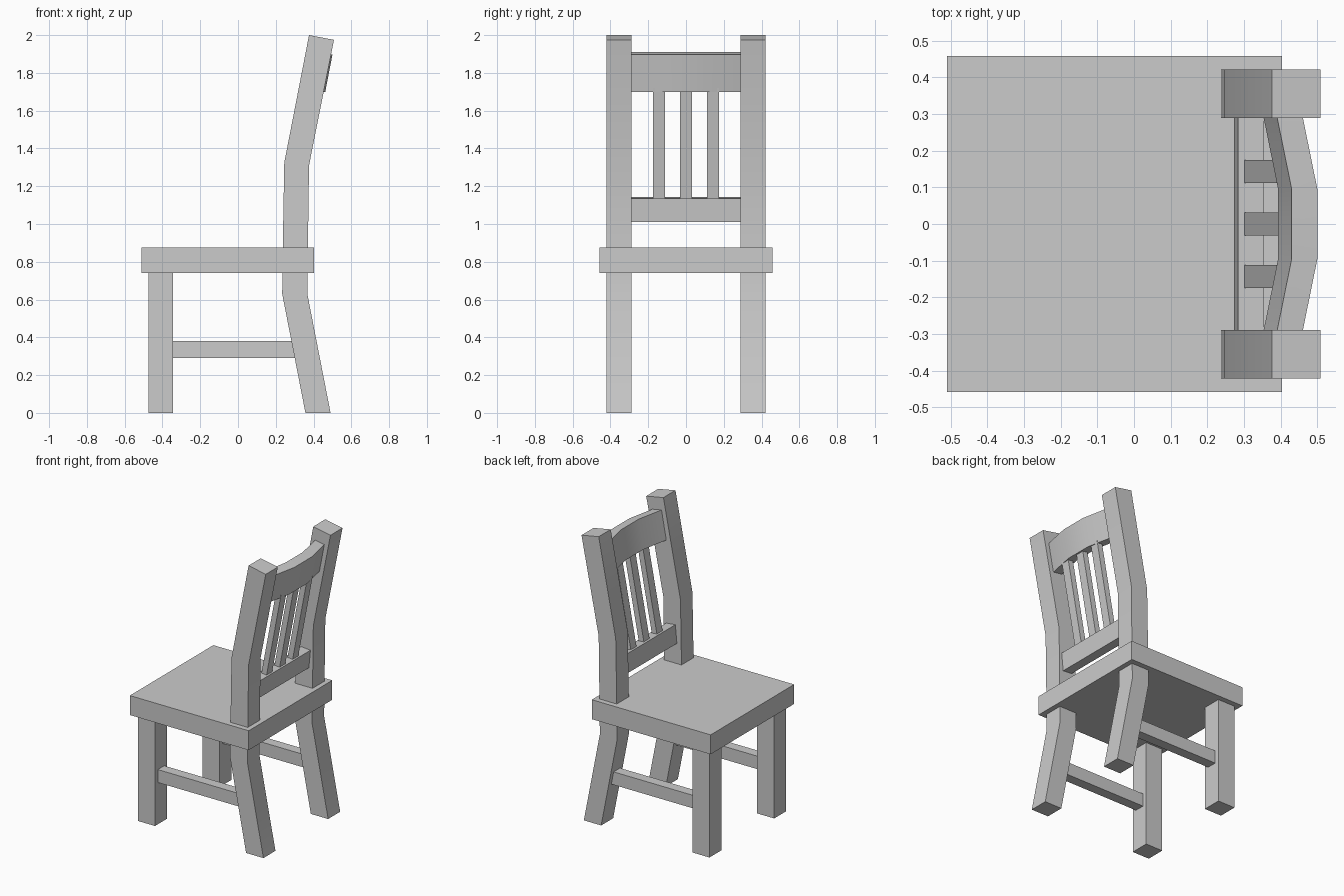
import bpy
import bmesh
import math

cube = bpy.data.objects.get("Cube")
if cube:
    bpy.data.objects.remove(cube, do_unlink=True)

grey = bpy.data.materials.new("plain grey")
grey.use_nodes = True
COLOUR = (0.6, 0.6, 0.6, 1)
grey.diffuse_color = COLOUR
grey.node_tree.nodes["Principled BSDF"].inputs["Base Color"].default_value = COLOUR


def loft(name, stations, smooth=False):
    """Skin a row of (y, [(x, z), ...]) cross-sections and cap both ends."""
    bm = bmesh.new()
    rings = [[bm.verts.new((x, y, z)) for x, z in profile] for y, profile in stations]
    for a, b in zip(rings, rings[1:]):
        for i in range(len(a)):
            j = (i + 1) % len(a)
            bm.faces.new((a[i], a[j], b[j], b[i]))
    bm.faces.new(rings[0])
    bm.faces.new(rings[-1])
    bmesh.ops.recalc_face_normals(bm, faces=bm.faces)
    mesh = bpy.data.meshes.new(name)
    bm.to_mesh(mesh)
    bm.free()
    mesh.materials.append(grey)
    obj = bpy.data.objects.new(name, mesh)
    bpy.context.collection.objects.link(obj)
    if smooth:
        bpy.ops.object.select_all(action="DESELECT")
        obj.select_set(True)
        bpy.context.view_layer.objects.active = obj
        bpy.ops.object.shade_smooth_by_angle(angle=math.radians(30))
    return obj


def slab(name, profile, y, width, smooth=False):
    """Extrude an x-z profile to a given width about y."""
    return loft(name, [(y - width / 2, profile), (y + width / 2, profile)], smooth)


def rect(x0, x1, z0, z1):
    return [(x0, z0), (x1, z0), (x1, z1), (x0, z1)]


# Seat
slab("seat", rect(-0.51, 0.403, 0.74, 0.875), 0, 0.916)

# Legs, bent back posts and side stretchers
post = [(0.357, 0), (0.49, 0), (0.367, 0.63), (0.37, 0.875), (0.376, 1.31),
        (0.508, 1.975), (0.376, 2.0), (0.245, 1.325), (0.237, 0.875), (0.234, 0.63)]
stretcher = [(-0.35, 0.29), (0.31, 0.29), (0.293, 0.38), (-0.35, 0.38)]
for side, y in (("right", -0.355), ("left", 0.355)):
    slab(f"{side}_front_leg", rect(-0.475, -0.343, 0, 0.745), y, 0.132)
    slab(f"{side}_back_post", post, y, 0.132, smooth=True)
    slab(f"{side}_stretcher", stretcher, y, 0.07)

# Lower back rail, leaning slightly
slab("lower_back_rail", [(0.272, 1.015), (0.342, 1.01), (0.354, 1.135), (0.284, 1.142)], 0, 0.585)

# Curved top rail in three segments
crest = []
for y, bow in ((-0.292, 0), (-0.095, 0.04), (0.095, 0.04), (0.292, 0)):
    crest.append((y, [(0.353 + bow, 1.71), (0.422 + bow, 1.7),
                      (0.46 + bow, 1.897), (0.39 + bow, 1.91)]))
loft("top_back_rail", crest, smooth=True)

# Leaning back slats
for i in range(3):
    slab(f"back_slat_{i + 1}", [(0.3, 1.13), (0.34, 1.13), (0.452, 1.72), (0.412, 1.72)],
         (i - 1) * 0.143, 0.062)
